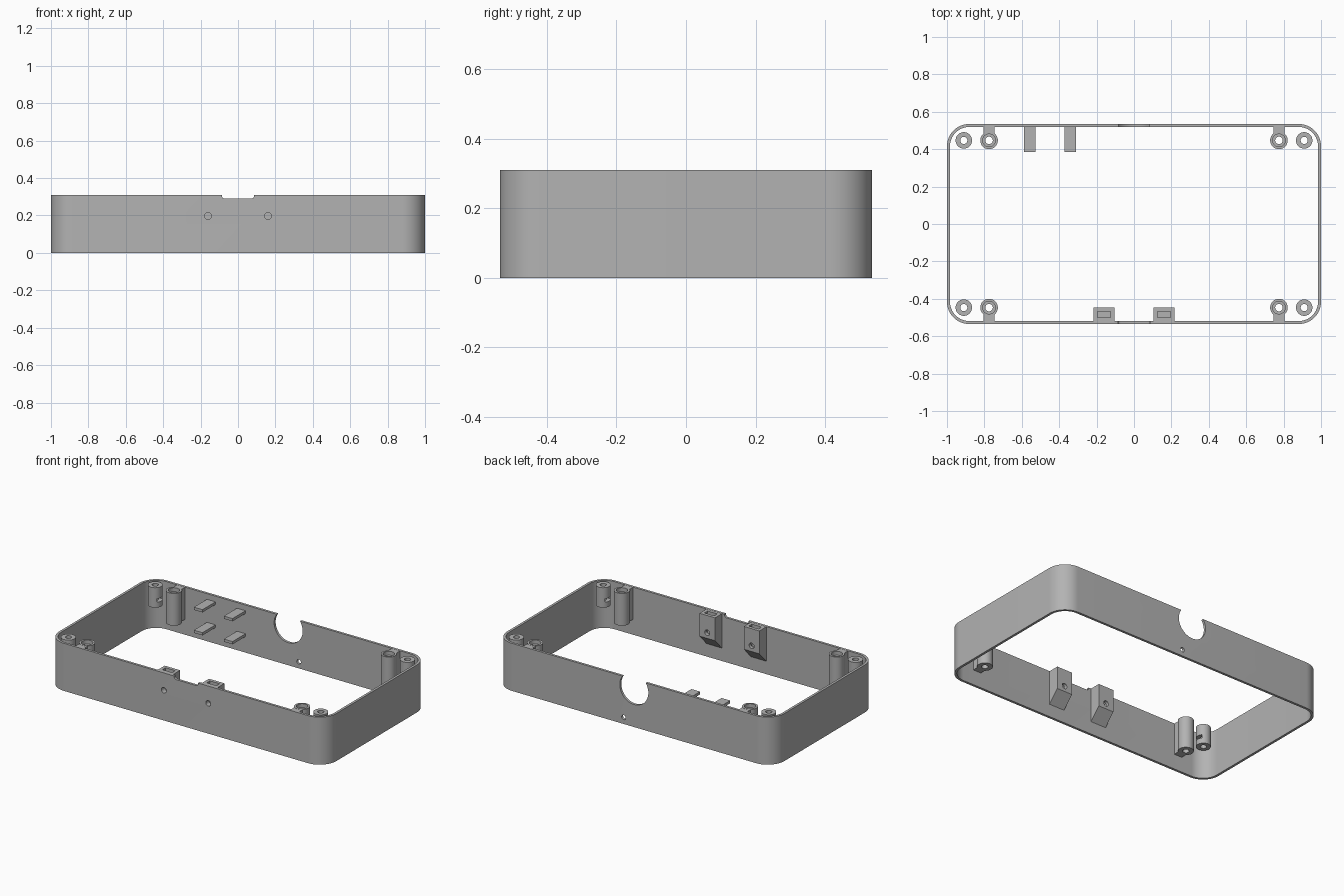
import bpy, bmesh
from math import sin, cos, pi
from mathutils import Matrix

if "Cube" in bpy.data.objects:
    bpy.data.objects.remove(bpy.data.objects["Cube"], do_unlink=True)

grey = bpy.data.materials.new("matte grey")
grey.use_nodes = True
grey.diffuse_color = (0.45, 0.45, 0.45, 1)
grey.node_tree.nodes["Principled BSDF"].inputs["Base Color"].default_value = grey.diffuse_color

WIDTH, DEPTH, HEIGHT, WALL = 1.0, 0.535, 0.31, 0.016
INNER_Y = DEPTH - WALL


def make(name, bm):
    bmesh.ops.recalc_face_normals(bm, faces=bm.faces)
    mesh = bpy.data.meshes.new(name)
    bm.to_mesh(mesh)
    bm.free()
    mesh.materials.append(grey)
    obj = bpy.data.objects.new(name, mesh)
    bpy.context.collection.objects.link(obj)
    return obj


def extrude(name, points, direction):
    bm = bmesh.new()
    face = bm.faces.new([bm.verts.new(p) for p in points])
    out = bmesh.ops.extrude_face_region(bm, geom=[face])
    moved = [v for v in out["geom"] if isinstance(v, bmesh.types.BMVert)]
    bmesh.ops.translate(bm, verts=moved, vec=direction)
    return make(name, bm)


def box(name, x0, x1, y0, y1, z0, z1):
    return extrude(name, [(x0, y0, z0), (x1, y0, z0), (x1, y1, z0), (x0, y1, z0)], (0, 0, z1 - z0))


def rounded(half_x, half_y, r, steps=16):
    pts = []
    for k, (sx, sy) in enumerate([(1, 1), (-1, 1), (-1, -1), (1, -1)]):
        for i in range(steps + 1):
            a = (k + i / steps) * pi / 2
            pts.append((sx * (half_x - r) + r * cos(a), sy * (half_y - r) + r * sin(a)))
    return pts


def cylinder(name, x, y, z, r, length, along_y=False, sides=48):
    bm = bmesh.new()
    turn = Matrix.Rotation(pi / 2, 4, "X") if along_y else Matrix()
    bmesh.ops.create_cone(bm, cap_ends=True, segments=sides, radius1=r, radius2=r,
                          depth=length, matrix=Matrix.Translation((x, y, z)) @ turn)
    return make(name, bm)


def combine(obj, others, operation="DIFFERENCE"):
    bpy.context.view_layer.objects.active = obj
    for other in others:
        mod = obj.modifiers.new("cut", "BOOLEAN")
        mod.operation, mod.solver, mod.object = operation, "EXACT", other
        bpy.ops.object.modifier_apply(modifier=mod.name)
        bpy.data.objects.remove(other, do_unlink=True)
    return obj


def smooth(obj):
    bpy.ops.object.select_all(action="DESELECT")
    obj.select_set(True)
    bpy.context.view_layer.objects.active = obj
    bpy.ops.object.shade_smooth_by_angle(angle=pi / 6)


# Open rounded frame with its notches and screw holes
outer = [(x, y, 0) for x, y in rounded(WIDTH, DEPTH, 0.12)]
inner = [(x, y, -0.1) for x, y in rounded(WIDTH - WALL, INNER_Y, 0.12 - WALL)]
frame = extrude("frame", outer, (0, 0, HEIGHT))
notch = [(x, -0.6, z + 0.34) for x, z in rounded(0.086, 0.05, 0.015, 6)]
combine(frame, [
    extrude("cavity", inner, (0, 0, 0.6)),
    extrude("front_notch", notch, (0, 0.2, 0)),
    cylinder("round_cutout", 0, DEPTH, 0.25, 0.103, 0.2, True, 64),
    cylinder("back_hole", 0.075, DEPTH, 0.043, 0.015, 0.2, True, 24),
    *[cylinder("front_hole", x, -DEPTH, 0.197, 0.018, 0.2, True, 24) for x in (-0.16, 0.16)],
])
smooth(frame)

# Screw posts in each corner: a short one with a nut slot, a long one with a rib
for sx, side in ((-1, "right"), (1, "left")):
    for sy, end in ((-1, "front"), (1, "back")):
        y = sy * 0.447
        x = sx * 0.91
        short = cylinder(f"{end}_{side}_short_post", x, y, 0.245, 0.044, 0.13)
        xs = sorted((x - sx * 0.06, x + sx * 0.01))
        combine(short, [cylinder("bore", x, y, 0.2, 0.019, 0.4, sides=32),
                        box("nut_slot", *xs, y - 0.028, y + 0.028, 0.215, 0.238)])
        smooth(short)

        x = sx * 0.775
        tall = cylinder(f"{end}_{side}_tall_post", x, y, 0.205, 0.047, 0.21)
        ys = sorted((y, sy * (INNER_Y + 0.005)))
        combine(tall, [box("rib", x - 0.029, x + 0.029, *ys, 0.1, HEIGHT - 0.001)], "UNION")
        combine(tall, [cylinder("bore", x, y, 0.2, 0.02, 0.4, sides=32),
                       cylinder("counterbore", x, y, HEIGHT, 0.034, 0.05)])
        smooth(tall)

# Wedge-bottomed nut brackets on the front wall
for x, side in ((-0.16, "right"), (0.16, "left")):
    outline = [(-INNER_Y - 0.004, 0.309), (-0.447, 0.309), (-0.447, 0.16), (-INNER_Y - 0.004, 0.08)]
    bracket = extrude(f"{side}_nut_bracket", [(x - 0.056, y, z) for y, z in outline], (0.112, 0, 0))
    combine(bracket, [box("nut_pocket", x - 0.035, x + 0.035, -0.5, -0.468, 0.165, 0.4),
                      cylinder("screw_hole", x, -0.48, 0.197, 0.018, 0.3, True, 24)])
    smooth(bracket)

# Two pairs of thin holding tabs on the back wall
for x, side in ((-0.557, "outer"), (-0.34, "inner")):
    for z, level in ((0.105, "lower"), (0.255, "upper")):
        box(f"{level}_{side}_tab", x - 0.031, x + 0.031, 0.385, INNER_Y + 0.004, z, z + 0.018)
